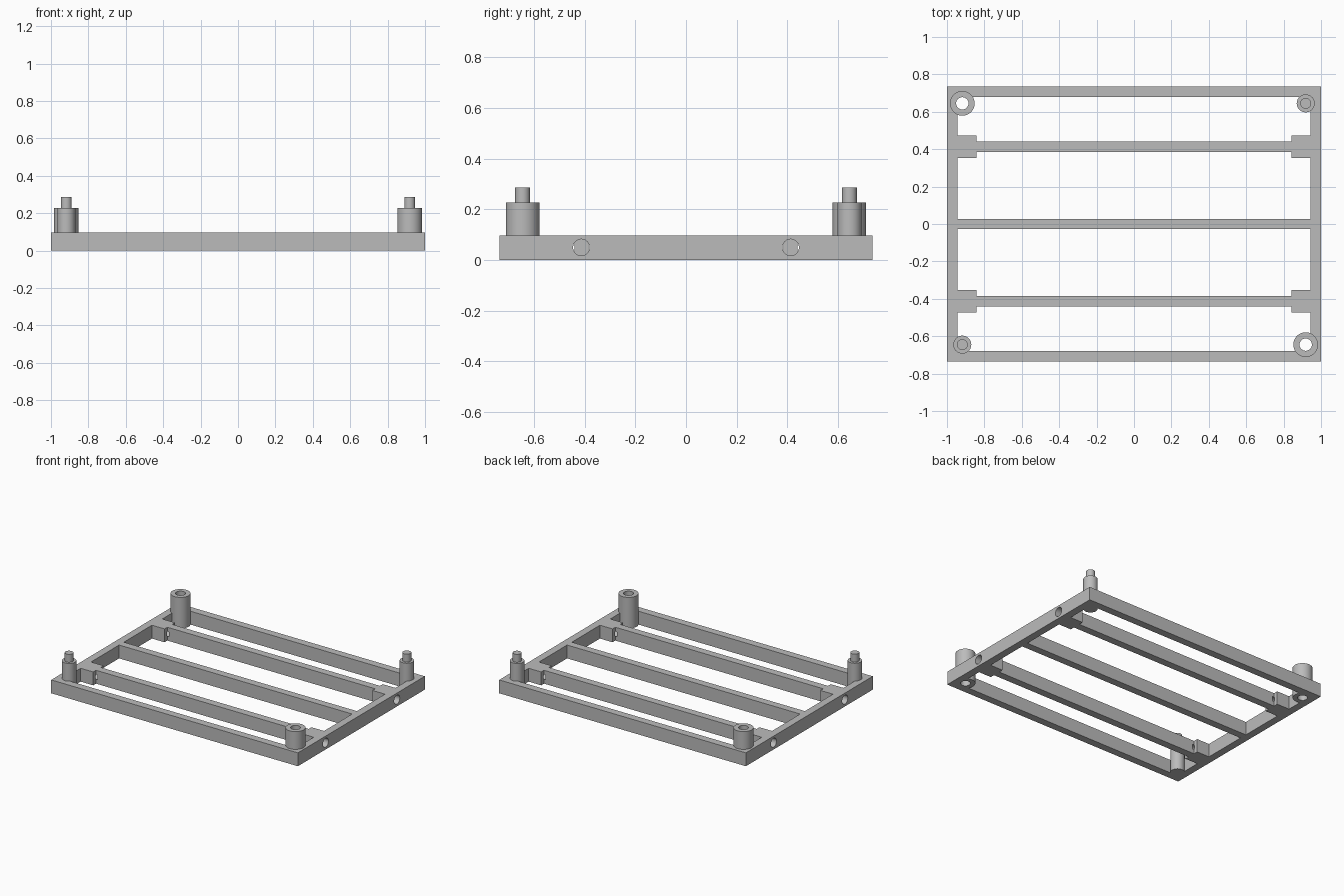
import bpy, bmesh, math
from mathutils import Vector, Matrix

cube = bpy.data.objects.get("Cube")
if cube:
    bpy.data.objects.remove(cube, do_unlink=True)

GREY = (0.5, 0.5, 0.5, 1)
mat = bpy.data.materials.new("plain grey")
mat.use_nodes = True
mat.diffuse_color = GREY
mat.node_tree.nodes["Principled BSDF"].inputs["Base Color"].default_value = GREY

HALF_Y, RAIL, H = 0.735, 0.055, 0.098
IN_X, IN_Y = 1 - RAIL, HALF_Y - RAIL
BAR_Y, POST_X, POST_Y = 0.413, 0.918, 0.645
POST_TOP, PIN_TOP, BORE = 0.228, 0.286, 0.033


def finish(name, bm):
    bmesh.ops.recalc_face_normals(bm, faces=bm.faces)
    me = bpy.data.meshes.new(name)
    bm.to_mesh(me)
    bm.free()
    me.materials.append(mat)
    ob = bpy.data.objects.new(name, me)
    bpy.context.collection.objects.link(ob)
    return ob


def box(name, x0, x1, y0, y1, z0, z1):
    bm = bmesh.new()
    bmesh.ops.create_cube(bm, size=1)
    bmesh.ops.scale(bm, vec=(x1 - x0, y1 - y0, z1 - z0), verts=bm.verts)
    bmesh.ops.translate(bm, vec=((x0 + x1) / 2, (y0 + y1) / 2, (z0 + z1) / 2), verts=bm.verts)
    return finish(name, bm)


def rod(name, radius, length, center, along_x=False):
    bm = bmesh.new()
    turn = Matrix.Rotation(math.pi / 2, 4, 'Y') if along_x else Matrix.Identity(4)
    bmesh.ops.create_cone(bm, cap_ends=True, segments=48, radius1=radius, radius2=radius,
                          depth=length, matrix=Matrix.Translation(center) @ turn)
    return finish(name, bm)


def lathe(name, profile, x, y):
    bm = bmesh.new()
    vs = [bm.verts.new((r, 0, z)) for r, z in profile]
    edges = [bm.edges.new((vs[i], vs[i + 1])) for i in range(len(vs) - 1)]
    bmesh.ops.spin(bm, geom=vs + edges, cent=(0, 0, 0), axis=(0, 0, 1),
                   angle=math.tau, steps=48, use_duplicate=False)
    bmesh.ops.remove_doubles(bm, verts=bm.verts, dist=1e-5)
    ob = finish(name, bm)
    ob.location = (x, y, 0)
    return ob


def combine(target, tool, operation):
    mod = target.modifiers.new("combine", 'BOOLEAN')
    mod.operation, mod.solver, mod.object = operation, 'EXACT', tool
    bpy.context.view_layer.objects.active = target
    bpy.ops.object.modifier_apply(modifier=mod.name)
    bpy.data.objects.remove(tool, do_unlink=True)


# Frame: a slab with four windows, leaving the rails and three crossbars
frame = box("frame", -1, 1, -HALF_Y, HALF_Y, 0, H)
half = RAIL / 2
for s in (-1, 1):
    for a, b in ((half, BAR_Y - half), (BAR_Y + half, IN_Y)):
        y0, y1 = sorted((s * a, s * b))
        combine(frame, box("window", -IN_X, IN_X, y0, y1, -0.1, 0.2), 'DIFFERENCE')

# Thick bosses at the outer crossbar ends, with blind side holes
corners = [(sx, sy) for sx in (-1, 1) for sy in (-1, 1)]
for sx, sy in corners:
    x0, x1 = sorted((sx * 0.843, sx * 0.97))
    y = sy * BAR_Y
    combine(frame, box("boss", x0, x1, y - 0.06, y + 0.06, 0, H), 'UNION')
for sx, sy in corners:
    combine(frame, rod("drill", 0.0325, 0.34, Vector((sx, sy * BAR_Y, 0.05)), True), 'DIFFERENCE')

# Corner posts: sockets on one diagonal, stepped pins on the other
R_TUBE, R_PIN, R_TIP = 0.066, 0.048, 0.029
tube = [(BORE, 0), (R_TUBE, 0), (R_TUBE, POST_TOP), (BORE, POST_TOP), (BORE, 0)]
pin = [(0, 0), (R_PIN, 0), (R_PIN, POST_TOP), (R_TIP, POST_TOP), (R_TIP, PIN_TOP), (0, PIN_TOP)]
parts = [frame]
for sx, sy in corners:
    place = ("left" if sx > 0 else "right") + ("_back" if sy > 0 else "_front")
    x, y = sx * POST_X, sy * POST_Y
    if sx != sy:
        combine(frame, rod("bore", BORE, 0.5, Vector((x, y, 0))), 'DIFFERENCE')
        parts.append(lathe("socket_post_" + place, tube, x, y))
    else:
        parts.append(lathe("pin_post_" + place, pin, x, y))

# Smooth round walls, keep edges sharp
bpy.ops.object.select_all(action='DESELECT')
for ob in parts:
    ob.select_set(True)
bpy.context.view_layer.objects.active = frame
bpy.ops.object.shade_smooth_by_angle(angle=math.radians(30))
